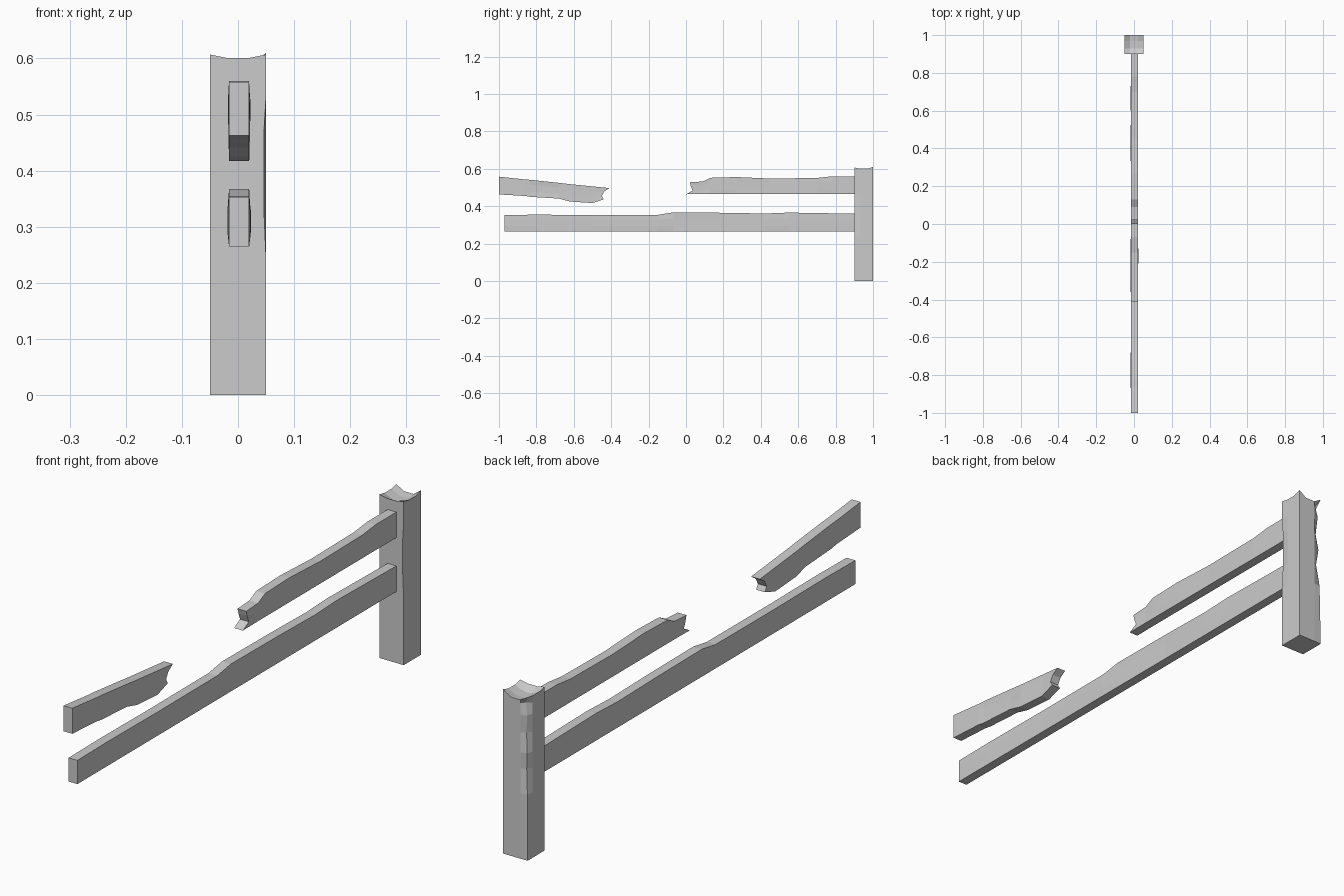
import bpy
import bmesh

cube = bpy.data.objects.get("Cube")
if cube:
    bpy.data.objects.remove(cube)

wood = bpy.data.materials.new("plain_grey")
wood.use_nodes = True
GREY = (0.6, 0.6, 0.6, 1)
wood.diffuse_color = GREY
wood.node_tree.nodes["Principled BSDF"].inputs["Base Color"].default_value = GREY

LEFT, RIGHT = -0.016, 0.02
LEVELS = (0, 0.3, 0.7, 1)


def finish(bm, name):
    bmesh.ops.recalc_face_normals(bm, faces=bm.faces)
    mesh = bpy.data.meshes.new(name)
    bm.to_mesh(mesh)
    bm.free()
    mesh.materials.append(wood)
    obj = bpy.data.objects.new(name, mesh)
    bpy.context.collection.objects.link(obj)
    return obj


def rail(name, stations, start=(0, 0, 0, 0), end=(0, 0, 0, 0)):
    """Loft a plank along y; stations hold y, bottom, top, side wear.
    start and end shift each height level to make broken ends."""
    bm = bmesh.new()
    rings = []
    for i, (y, low, high, wear) in enumerate(stations):
        shift = start if i == 0 else end if i == len(stations) - 1 else (0,) * 4
        sides = []
        for x, sign in ((LEFT, -1), (RIGHT, 1)):
            column = []
            for t, dy in zip(LEVELS, shift):
                bulge = sign * wear if 0 < t < 1 else 0
                column.append(bm.verts.new((x + bulge, y + dy, low + t * (high - low))))
            sides.append(column)
        rings.append(sides)
    for a, b in zip(rings, rings[1:]):
        ring_a, ring_b = a[0] + a[1][::-1], b[0] + b[1][::-1]
        for j in range(len(ring_a)):
            k = (j + 1) % len(ring_a)
            bm.faces.new((ring_a[j], ring_a[k], ring_b[k], ring_b[j]))
    for left, right in (rings[0], rings[-1]):
        for j in range(3):
            bm.faces.new((left[j], left[j + 1], right[j + 1], right[j]))
    return finish(bm, name)


# Long unbroken lower rail
rail("lower_rail", [
    (-0.97, 0.265, 0.353, 0), (-0.8, 0.265, 0.355, 0.002),
    (-0.5, 0.265, 0.353, -0.001), (-0.15, 0.265, 0.354, 0.003),
    (-0.07, 0.265, 0.367, 0.001), (0.2, 0.265, 0.365, -0.002),
    (0.42, 0.265, 0.361, 0.002), (0.55, 0.265, 0.366, 0.001),
    (0.91, 0.265, 0.36, 0)])

# Upper rail remnant held by the post
rail("upper_rail_attached", [
    (0.0, 0.464, 0.528, 0), (0.09, 0.465, 0.532, -0.002),
    (0.13, 0.465, 0.552, 0), (0.27, 0.465, 0.556, 0.001),
    (0.45, 0.465, 0.548, -0.002), (0.7, 0.465, 0.551, 0.002),
    (0.78, 0.465, 0.56, 0), (0.91, 0.465, 0.56, 0)],
    start=(0, 0.035, 0.025, 0.02))

# Snapped upper rail piece, drooping toward its broken end
rail("upper_rail_broken", [
    (-1.0, 0.463, 0.558, 0), (-0.86, 0.455, 0.543, 0),
    (-0.83, 0.45, 0.541, -0.002), (-0.68, 0.441, 0.525, -0.002),
    (-0.62, 0.425, 0.518, 0.001), (-0.5, 0.417, 0.506, -0.002),
    (-0.44, 0.437, 0.497, 0)],
    end=(0, -0.01, 0.003, 0.03))

# Post: a subdivided box with a worn edge and a hollowed top
bm = bmesh.new()
bmesh.ops.create_cube(bm, size=1)
for axis, cuts in ((0, (-0.2, 0.2)), (1, (-0.2, 0.2)),
                   (2, (-0.1, 0.05, 0.15, 0.27, 0.38, 0.45))):
    for c in cuts:
        co, no = [0, 0, 0], [0, 0, 0]
        co[axis], no[axis] = c, 1
        geom = bm.verts[:] + bm.edges[:] + bm.faces[:]
        bmesh.ops.bisect_plane(bm, geom=geom, plane_co=co, plane_no=no)
chips = {-0.1: 0.003, 0.05: 0.012, 0.15: 0.006, 0.27: 0.014, 0.38: 0.008, 0.45: 0.016}
for v in bm.verts:
    x, y, z = v.co
    v.co = (x * 0.1, 0.95 + y * 0.1, (z + 0.5) * 0.607)
    chip = next((c for h, c in chips.items() if abs(h - z) < 0.01), 0)
    if x < -0.4 and y > 0.4:
        v.co.x += chip
        v.co.y -= chip
    if x > 0.4 and y < -0.4 and 0 < z < 0.3:
        v.co.x -= 0.004
    if z > 0.49:
        inside = (abs(x) < 0.4) + (abs(y) < 0.4)
        v.co.z -= (0, 0.006, 0.022)[inside]
        if y > 0.4 and abs(x) < 0.4:
            v.co.z -= 0.012
        if x > 0.4 and y > 0.4:
            v.co.z += 0.003
finish(bm, "post")
